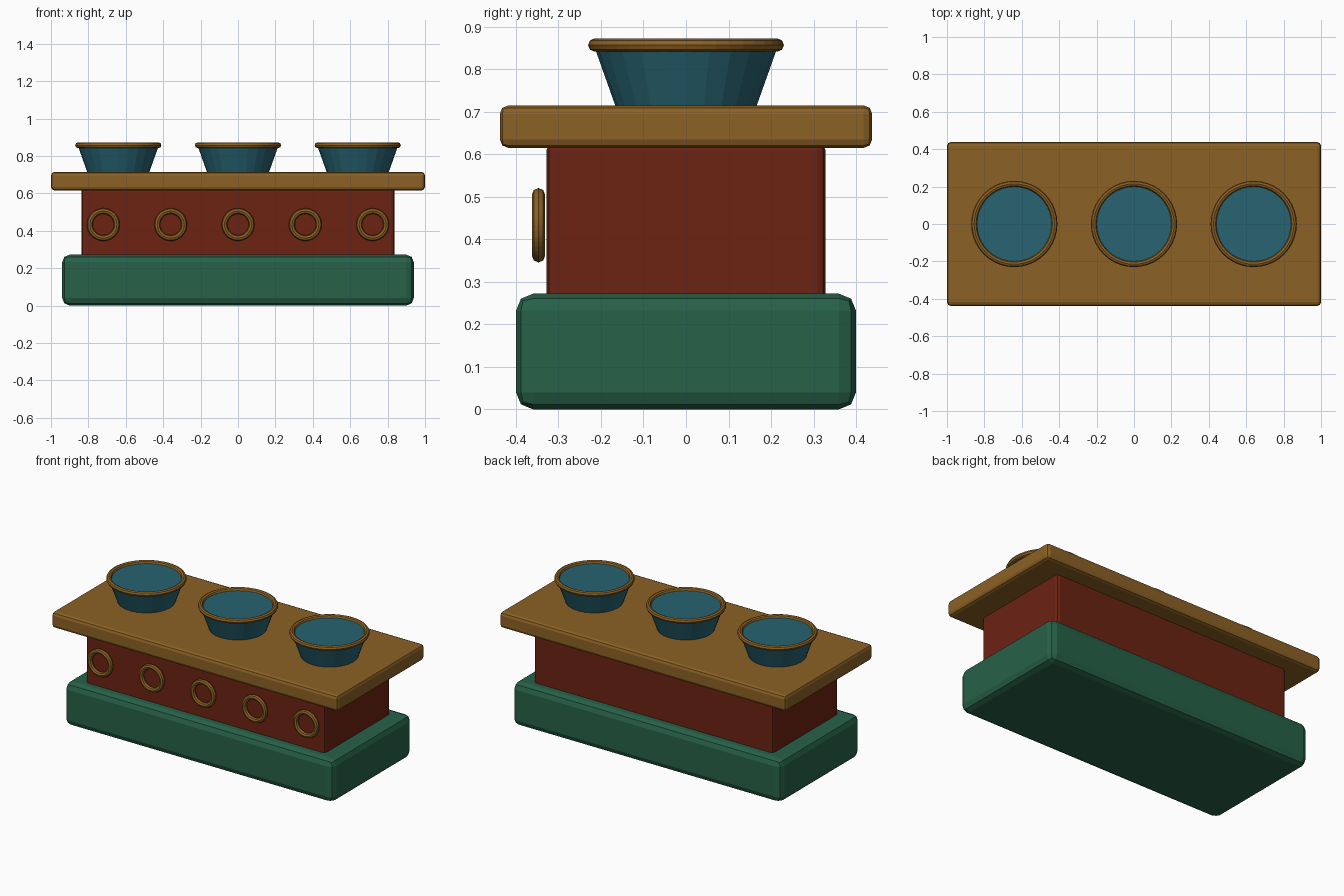
import bpy, math

if "Cube" in bpy.data.objects:
    bpy.data.objects.remove(bpy.data.objects["Cube"])


def material(name, rgb):
    m = bpy.data.materials.new(name)
    m.diffuse_color = (*rgb, 1)
    m.use_nodes = True
    m.node_tree.nodes["Principled BSDF"].inputs["Base Color"].default_value = m.diffuse_color
    return m


GREEN = material("dark_green", (0.02, 0.12, 0.065))
RED = material("brick_red", (0.15, 0.017, 0.006))
BROWN = material("golden_brown", (0.26, 0.12, 0.018))
TEAL = material("deep_teal", (0.02, 0.125, 0.165))


def finish(name, mat):
    ob = bpy.context.object
    ob.name = name
    ob.data.materials.append(mat)
    return ob


def block(name, hx, hy, z0, z1, bevel, mat):
    bpy.ops.mesh.primitive_cube_add(size=1, location=(0, 0, (z0 + z1) / 2))
    ob = finish(name, mat)
    ob.scale = (2 * hx, 2 * hy, z1 - z0)
    bpy.ops.object.transform_apply(location=False, rotation=False, scale=True)
    mod = ob.modifiers.new("rounded_edges", 'BEVEL')
    mod.width = bevel
    mod.segments = 2


def ring(name, loc, major, minor, rot, mat):
    bpy.ops.mesh.primitive_torus_add(location=loc, rotation=rot, major_radius=major,
                                     minor_radius=minor, major_segments=40,
                                     minor_segments=8)
    finish(name, mat)


# Stacked body: base, middle and overhanging top
block("base", 0.94, 0.40, 0.0, 0.272, 0.04, GREEN)
block("body", 0.838, 0.328, 0.25, 0.63, 0.02, RED)
block("top_slab", 1.0, 0.438, 0.615, 0.715, 0.02, BROWN)

# Three tapered bowls with rolled rims
for i, x in enumerate((-0.64, 0, 0.64)):
    bpy.ops.mesh.primitive_cone_add(vertices=24, radius1=0.163, radius2=0.217,
                                    depth=0.152, location=(x, 0, 0.781))
    finish(f"bowl_{i + 1}", TEAL)
    ring(f"bowl_rim_{i + 1}", (x, 0, 0.857), 0.215, 0.0155, (0, 0, 0), BROWN)

# Five rings along the front
for i in range(5):
    ring(f"front_ring_{i + 1}", (-0.72 + 0.36 * i, -0.347, 0.433), 0.072, 0.0155,
         (math.pi / 2, 0, 0), BROWN)
